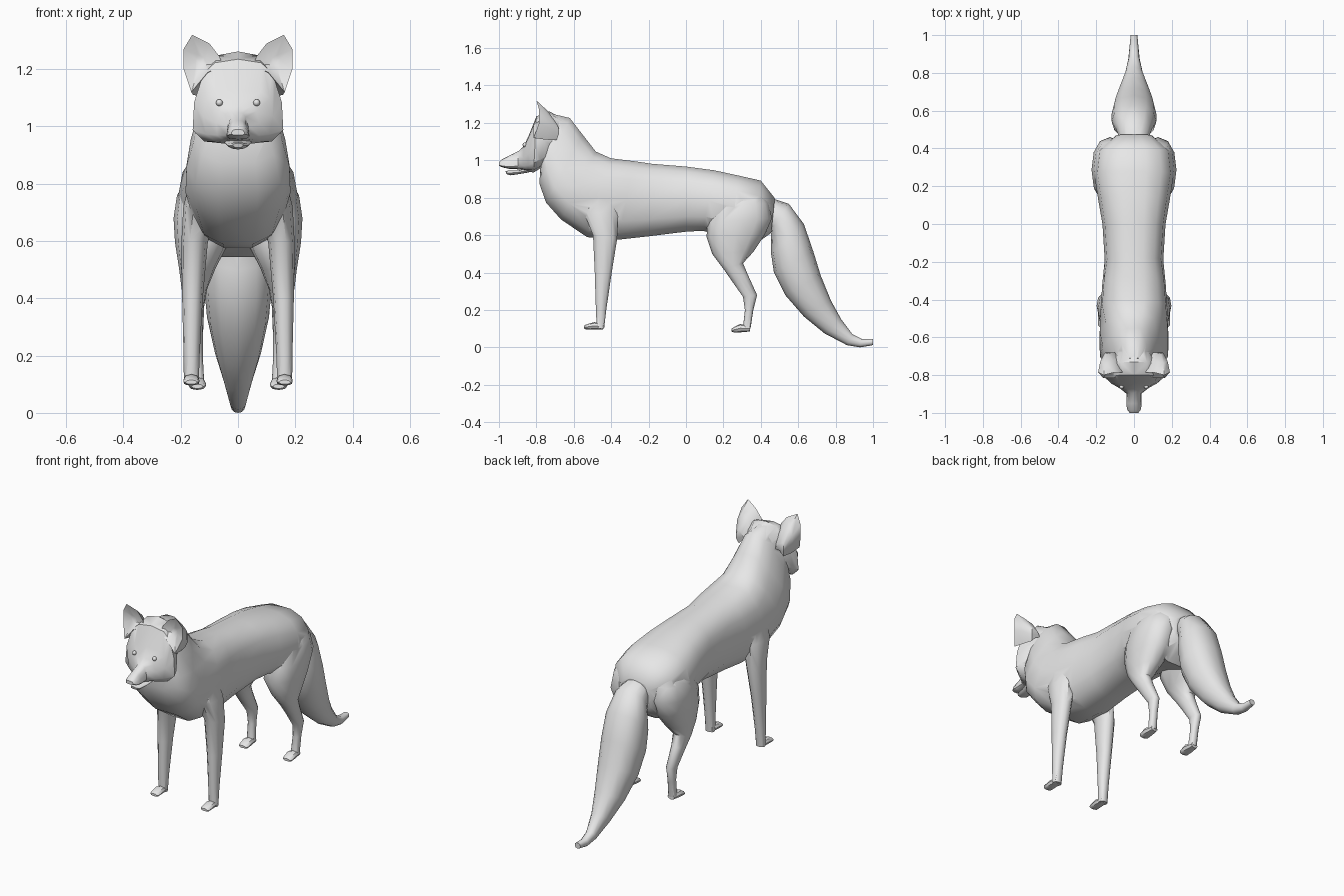
import bpy, bmesh, math
from mathutils import Vector

fur = bpy.data.materials.new("grey_fur")
fur.diffuse_color = (0.8, 0.8, 0.8, 1)


def smooth(obj, angle=45):
    bpy.ops.object.select_all(action='DESELECT')
    obj.select_set(True)
    bpy.context.view_layer.objects.active = obj
    bpy.ops.object.shade_smooth_by_angle(angle=math.radians(angle))


def finish(name, bm):
    bmesh.ops.recalc_face_normals(bm, faces=bm.faces)
    mesh = bpy.data.meshes.new(name)
    bm.to_mesh(mesh)
    bm.free()
    mesh.materials.append(fur)
    obj = bpy.data.objects.new(name, mesh)
    bpy.context.collection.objects.link(obj)
    smooth(obj)
    return obj


def skin(bm, rings):
    for a, b in zip(rings, rings[1:]):
        for i in range(len(a)):
            j = (i + 1) % len(a)
            bm.faces.new((a[i], a[j], b[j], b[i]))
    bm.faces.new(rings[0])
    bm.faces.new(rings[-1])


def loft(name, stations, sides=12, power=0.9, cx=0, side=1):
    """Station: upper/back point (y, z), lower/front point (y, z), half width, extra.
    Extra is the centre x for limbs (cx=None), otherwise how much the top narrows."""
    bm = bmesh.new()
    rings = []
    for yt, zt, yb, zb, w, *extra in stations:
        value = extra[0] if extra else 0
        x, egg = (value, 0) if cx is None else (cx, value)
        mid = Vector((side * x, (yt + yb) / 2, (zt + zb) / 2))
        up = Vector((0, (yt - yb) / 2, (zt - zb) / 2))
        ring = []
        for i in range(sides):
            a = math.tau * i / sides
            c, s = [math.copysign(abs(v) ** power, v) if abs(v) > 1e-6 else 0
                    for v in (math.cos(a), math.sin(a))]
            ring.append(bm.verts.new(mid + up * s + Vector((w * c * (1 - egg * s), 0, 0))))
        rings.append(ring)
    skin(bm, rings)
    return finish(name, bm)


# Neck, chest, belly and rump
body = loft("body", [
    (-.71, 1.25, -.78, .97, .11, .35), (-.62, 1.23, -.785, .87, .138, .38),
    (-.55, 1.14, -.75, .77, .165, .35), (-.48, 1.05, -.67, .68, .18, .2),
    (-.40, 1.015, -.53, .585, .178, -.05), (-.28, 1.0, -.36, .572, .168, -.05),
    (-.18, .985, -.20, .59, .155, 0), (0, .97, 0, .615, .167, 0),
    (.15, .95, .09, .62, .188, 0), (.28, .922, .24, .58, .21, 0),
    (.40, .895, .36, .54, .195, 0), (.475, .80, .455, .61, .10, 0)], sides=14, power=0.78)

# Skull tapering into the muzzle
parts = [loft("head", [
    (-.64, 1.21, -.74, .99, .10, .3), (-.73, 1.262, -.79, .95, .14, .25),
    (-.80, 1.235, -.815, .935, .153, .2), (-.842, 1.13, -.845, .94, .122, 0),
    (-.868, 1.075, -.872, .948, .075, .1), (-.895, 1.05, -.90, .952, .036, .3),
    (-.95, 1.022, -.95, .955, .036, .35), (-.985, 1.005, -.98, .962, .034, .3),
    (-1.0, .99, -1.0, .97, .022, .2)], power=0.62)]
loft("lower_jaw", [
    (-.84, .96, -.84, .935, .05), (-.90, .945, -.90, .925, .038),
    (-.95, .945, -.94, .92, .03), (-.965, .942, -.96, .926, .018)])

# Bushy tail with an upturned tip
parts.append(loft("tail", [
    (.45, .80, .42, .69, .07), (.55, .767, .455, .62, .095),
    (.63, .66, .455, .50, .118), (.68, .515, .47, .40, .12),
    (.72, .385, .53, .28, .108), (.775, .25, .63, .165, .08),
    (.83, .15, .74, .075, .05), (.89, .07, .86, .012, .03),
    (.94, .045, .93, 0, .024), (1.0, .045, 1.0, .012, .018)]))


def ear(name, side):
    """Cupped ear: hollow front, rim, and back lobe shrinking toward the neck."""
    rim = [(.16, -.80, 1.32), (.19, -.785, 1.27), (.19, -.785, 1.20), (.163, -.815, 1.12),
           (.105, -.815, 1.19), (.05, -.79, 1.21), (.065, -.785, 1.245), (.10, -.785, 1.29)]
    hollow = Vector((.13, -.765, 1.22))
    lobe, root = Vector((.14, -.54, 1.08)), Vector((.13, -.61, 1.10))
    bm = bmesh.new()

    def ring(target, t):
        pts = [Vector(p).lerp(target, t) for p in rim]
        return [bm.verts.new((side * p.x, p.y, p.z)) for p in pts]

    skin(bm, [ring(hollow, .7), ring(hollow, .1), ring(hollow, 0),
              ring(lobe, .24), ring(root, .6)])
    return finish(name, bm)


for label, s in (("left", 1), ("right", -1)):
    parts.append(ear(label + "_ear", s))

    # Eye bead
    bm = bmesh.new()
    bmesh.ops.create_uvsphere(bm, u_segments=8, v_segments=6, radius=.012)
    bmesh.ops.translate(bm, verts=bm.verts, vec=(s * .065, -.862, 1.083))
    finish(label + "_eye", bm)

    # Straight front leg and paw
    parts.append(loft(label + "_front_leg", [
        (-.40, .86, -.54, .86, .04, .115), (-.36, .72, -.55, .72, .056, .135),
        (-.365, .58, -.50, .60, .046, .152), (-.395, .40, -.49, .40, .036, .159),
        (-.425, .20, -.483, .20, .028, .162), (-.437, .10, -.478, .10, .026, .163)],
        sides=10, cx=None, side=s))
    parts.append(loft(label + "_front_paw", [
        (-.442, .125, -.445, .095, .022, .163), (-.49, .135, -.49, .095, .028, .163),
        (-.535, .122, -.535, .095, .028, .163), (-.545, .115, -.545, .10, .02, .163)],
        sides=8, cx=None, side=s))

    # Hind leg: broad thigh, backward hock
    parts.append(loft(label + "_hind_leg", [
        (.39, .86, .24, .86, .06, .09), (.44, .77, .15, .75, .088, .125),
        (.46, .69, .115, .67, .098, .127), (.42, .60, .11, .59, .094, .126),
        (.36, .51, .14, .50, .064, .142), (.305, .45, .20, .42, .045, .152),
        (.33, .39, .245, .355, .034, .152), (.38, .28, .305, .27, .026, .148),
        (.36, .20, .315, .20, .022, .145), (.345, .10, .305, .11, .024, .142)],
        sides=12, cx=None, side=s))
    parts.append(loft(label + "_hind_paw", [
        (.342, .115, .342, .085, .022, .142), (.29, .125, .29, .08, .03, .142),
        (.255, .108, .255, .08, .03, .142), (.243, .10, .243, .085, .02, .142)],
        sides=8, cx=None, side=s))

# Fuse limbs, tail, head and ears into one continuous skin
for part in parts:
    mod = body.modifiers.new("fuse", 'BOOLEAN')
    mod.operation, mod.solver, mod.object = 'UNION', 'EXACT', part
    bpy.context.view_layer.objects.active = body
    bpy.ops.object.modifier_apply(modifier=mod.name)
    bpy.data.objects.remove(part)
smooth(body, 50)
